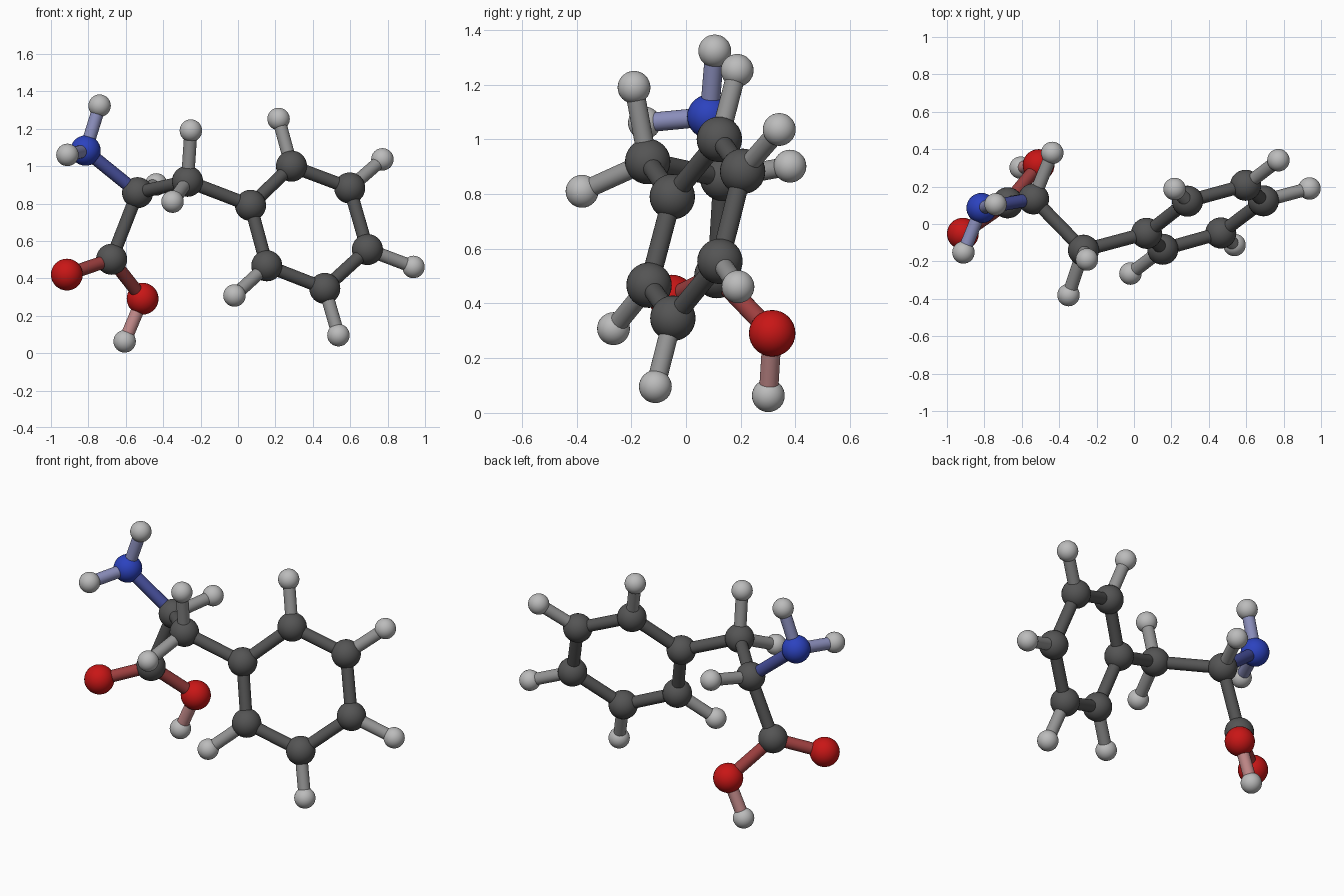
import bpy
from mathutils import Vector

if "Cube" in bpy.data.objects:
    bpy.data.objects.remove(bpy.data.objects["Cube"])

# Element: (radius, linear colour)
ELEMENTS = {
    "carbon": (0.083, (0.09, 0.09, 0.09)),
    "hydrogen": (0.060, (0.50, 0.50, 0.50)),
    "nitrogen": (0.081, (0.025, 0.055, 0.52)),
    "oxygen": (0.085, (0.58, 0.008, 0.008)),
}
BOND_RADIUS = 0.035

# Atom: (element, position)
ATOMS = {
    # amine group
    "amine_nitrogen": ("nitrogen", (-0.815, 0.085, 1.083)),
    "amine_hydrogen_1": ("hydrogen", (-0.74, 0.105, 1.323)),
    "amine_hydrogen_2": ("hydrogen", (-0.912, -0.152, 1.06)),
    # backbone
    "alpha_carbon": ("carbon", (-0.537, 0.134, 0.858)),
    "alpha_hydrogen": ("hydrogen", (-0.437, 0.38, 0.902)),
    "beta_carbon": ("carbon", (-0.27, -0.14, 0.919)),
    "beta_hydrogen_1": ("hydrogen", (-0.252, -0.19, 1.19)),
    "beta_hydrogen_2": ("hydrogen", (-0.35, -0.38, 0.81)),
    # acid group
    "acid_carbon": ("carbon", (-0.676, 0.113, 0.502)),
    "acid_oxygen": ("oxygen", (-0.915, -0.052, 0.42)),
    "hydroxyl_oxygen": ("oxygen", (-0.51, 0.315, 0.291)),
    "hydroxyl_hydrogen": ("hydrogen", (-0.606, 0.301, 0.063)),
    # ring
    "ring_carbon_1": ("carbon", (0.067, -0.05, 0.79)),
    "ring_carbon_2": ("carbon", (0.286, 0.122, 1.0)),
    "ring_carbon_3": ("carbon", (0.597, 0.207, 0.883)),
    "ring_carbon_4": ("carbon", (0.692, 0.124, 0.554)),
    "ring_carbon_5": ("carbon", (0.464, -0.048, 0.346)),
    "ring_carbon_6": ("carbon", (0.154, -0.135, 0.467)),
    "ring_hydrogen_2": ("hydrogen", (0.217, 0.187, 1.252)),
    "ring_hydrogen_3": ("hydrogen", (0.772, 0.341, 1.036)),
    "ring_hydrogen_4": ("hydrogen", (0.938, 0.19, 0.461)),
    "ring_hydrogen_5": ("hydrogen", (0.537, -0.112, 0.096)),
    "ring_hydrogen_6": ("hydrogen", (-0.019, -0.265, 0.308)),
}

BONDS = [
    ("amine_nitrogen", "alpha_carbon"),
    ("amine_nitrogen", "amine_hydrogen_1"),
    ("amine_nitrogen", "amine_hydrogen_2"),
    ("alpha_carbon", "alpha_hydrogen"),
    ("alpha_carbon", "acid_carbon"),
    ("alpha_carbon", "beta_carbon"),
    ("acid_carbon", "acid_oxygen"),
    ("acid_carbon", "hydroxyl_oxygen"),
    ("hydroxyl_oxygen", "hydroxyl_hydrogen"),
    ("beta_carbon", "beta_hydrogen_1"),
    ("beta_carbon", "beta_hydrogen_2"),
    ("beta_carbon", "ring_carbon_1"),
]
for i in range(1, 7):
    BONDS.append((f"ring_carbon_{i}", f"ring_carbon_{i % 6 + 1}"))
    if i > 1:
        BONDS.append((f"ring_carbon_{i}", f"ring_hydrogen_{i}"))


def material(name, colour):
    mat = bpy.data.materials.get(name) or bpy.data.materials.new(name)
    mat.diffuse_color = (*colour, 1.0)
    mat.use_nodes = True
    mat.node_tree.nodes["Principled BSDF"].inputs["Base Color"].default_value = mat.diffuse_color
    return mat


def finish(name, mat):
    obj = bpy.context.object
    obj.name = name
    obj.data.materials.append(mat)
    bpy.ops.object.shade_smooth_by_angle()


def add_atom(name, element, position):
    radius, colour = ELEMENTS[element]
    bpy.ops.mesh.primitive_uv_sphere_add(
        segments=32, ring_count=16, radius=radius, location=position)
    finish(name, material(element, colour))


def add_bond(first, second):
    (e1, p1), (e2, p2) = ATOMS[first], ATOMS[second]
    a, b = Vector(p1), Vector(p2)
    bpy.ops.mesh.primitive_cylinder_add(
        vertices=24, radius=BOND_RADIUS, depth=(b - a).length,
        location=(a + b) / 2,
        rotation=(b - a).to_track_quat('Z', 'Y').to_euler())
    # bond colour is halfway between its two atoms
    colour = [(u + v) / 2 for u, v in zip(ELEMENTS[e1][1], ELEMENTS[e2][1])]
    pair = "_".join(sorted((e1, e2)))
    finish(f"bond_{first}_to_{second}", material(f"{pair}_bond", colour))


for name, (element, position) in ATOMS.items():
    add_atom(name, element, position)
for first, second in BONDS:
    add_bond(first, second)
